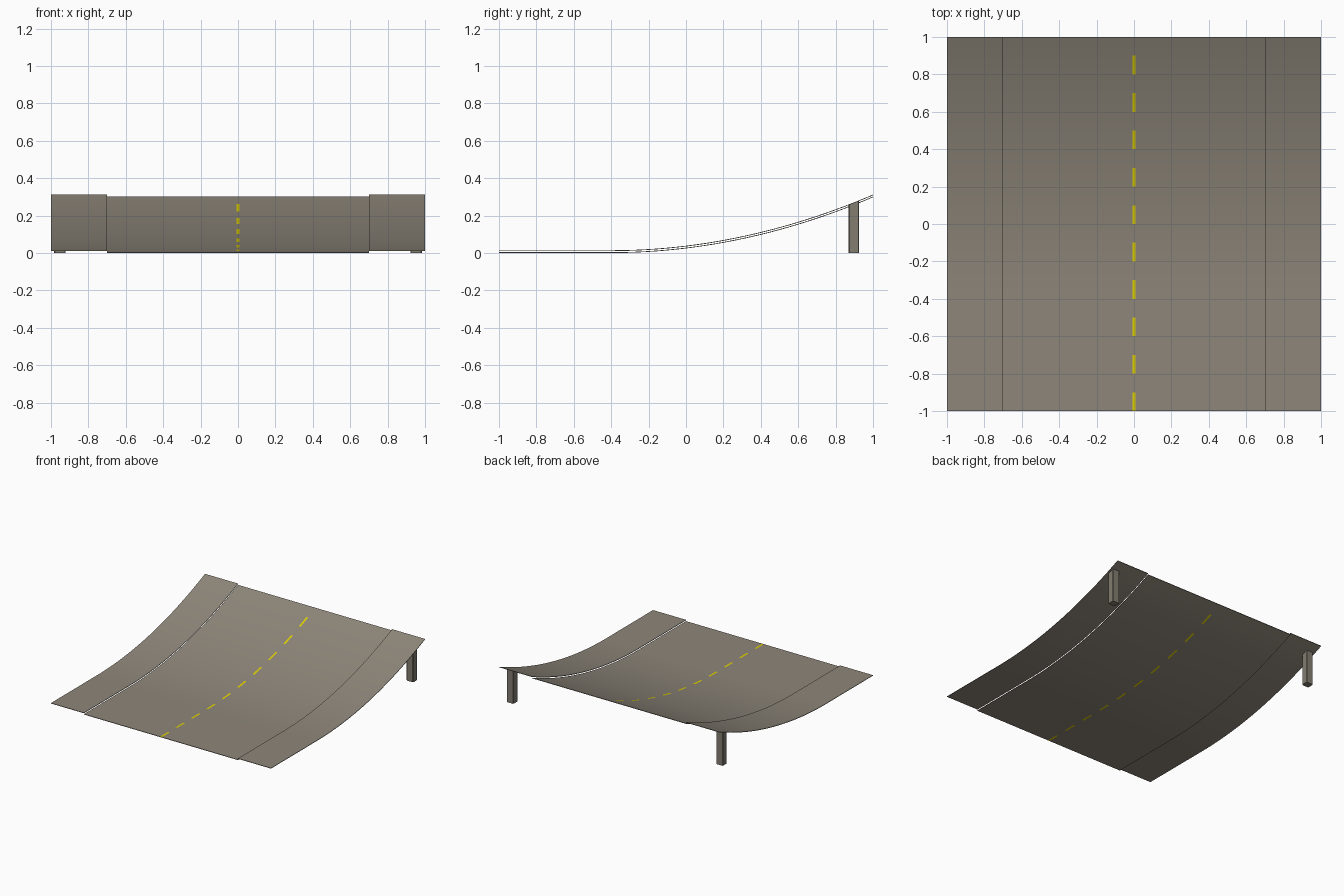
import bpy, bmesh

if "Cube" in bpy.data.objects:
    bpy.data.objects.remove(bpy.data.objects["Cube"])

THICK = 0.004


def material(name, rgb):
    m = bpy.data.materials.new(name)
    m.diffuse_color = (*rgb, 1)
    m.use_nodes = True
    m.node_tree.nodes["Principled BSDF"].inputs["Base Color"].default_value = m.diffuse_color
    return m


ASPHALT = material("warm_grey_concrete", (0.27, 0.24, 0.195))
YELLOW = material("yellow_paint", (0.75, 0.64, 0.0))
POST = material("post_concrete", (0.23, 0.205, 0.165))


def rise(y):
    """Ramp height: flat at first, then curving upwards."""
    return 0.152 * max(0.0, y + 0.4) ** 2


def finish(name, bm, mats):
    bmesh.ops.recalc_face_normals(bm, faces=bm.faces)
    me = bpy.data.meshes.new(name)
    bm.to_mesh(me)
    bm.free()
    ob = bpy.data.objects.new(name, me)
    bpy.context.collection.objects.link(ob)
    for m in mats:
        me.materials.append(m)
    return ob


def strip(name, xs, base, mats):
    """Thin curved slab along y; its narrow middle column carries the dashes."""
    n = 40
    bm = bmesh.new()
    ys = [-1 + 2 * i / n for i in range(n + 1)]
    grids = [[[bm.verts.new((x, y, base + dz + rise(y))) for x in xs] for y in ys]
             for dz in (0, THICK)]
    cols = len(xs) - 1
    for g in grids:
        for i in range(n):
            for j in range(cols):
                f = bm.faces.new((g[i][j], g[i][j + 1], g[i + 1][j + 1], g[i + 1][j]))
                f.smooth = True
                # every other tenth of the centre line is painted
                if cols == 3 and j == 1 and (i // 2) % 2 == 0:
                    f.material_index = 1
    # close the rim
    low, top = grids
    for j in range(cols):
        for i in (0, n):
            bm.faces.new((low[i][j], low[i][j + 1], top[i][j + 1], top[i][j]))
    for i in range(n):
        for j in (0, cols):
            bm.faces.new((low[i][j], low[i + 1][j], top[i + 1][j], top[i][j]))
    ob = finish(name, bm, mats)
    bpy.context.view_layer.objects.active = ob
    ob.select_set(True)
    bpy.ops.object.shade_smooth_by_angle(angle=0.6)
    ob.select_set(False)


def post(name, x):
    """Square post whose top follows the slope of the ramp."""
    bm = bmesh.new()
    bmesh.ops.create_cube(bm, size=1)
    for v in bm.verts:
        top = v.co.z > 0
        v.co.x = x + v.co.x * 0.062
        v.co.y = 0.898 + v.co.y * 0.056
        v.co.z = 0.0115 + rise(v.co.y) if top else 0.0
    upright = [e for e in bm.edges if abs(e.verts[0].co.z - e.verts[1].co.z) > 0.1]
    bmesh.ops.bevel(bm, geom=upright, offset=0.005, segments=1, affect='EDGES')
    finish(name, bm, [POST])


# roadway with dashed centre line
strip("roadway", [-0.7, -0.008, 0.008, 0.7], 0.0, [ASPHALT, YELLOW])

# raised shoulders and rear support posts
for side, s in (("left", -1), ("right", 1)):
    strip(side + "_shoulder", sorted([s * 0.7, s * 1.0]), 0.0105, [ASPHALT])
    post(side + "_post", s * 0.952)
